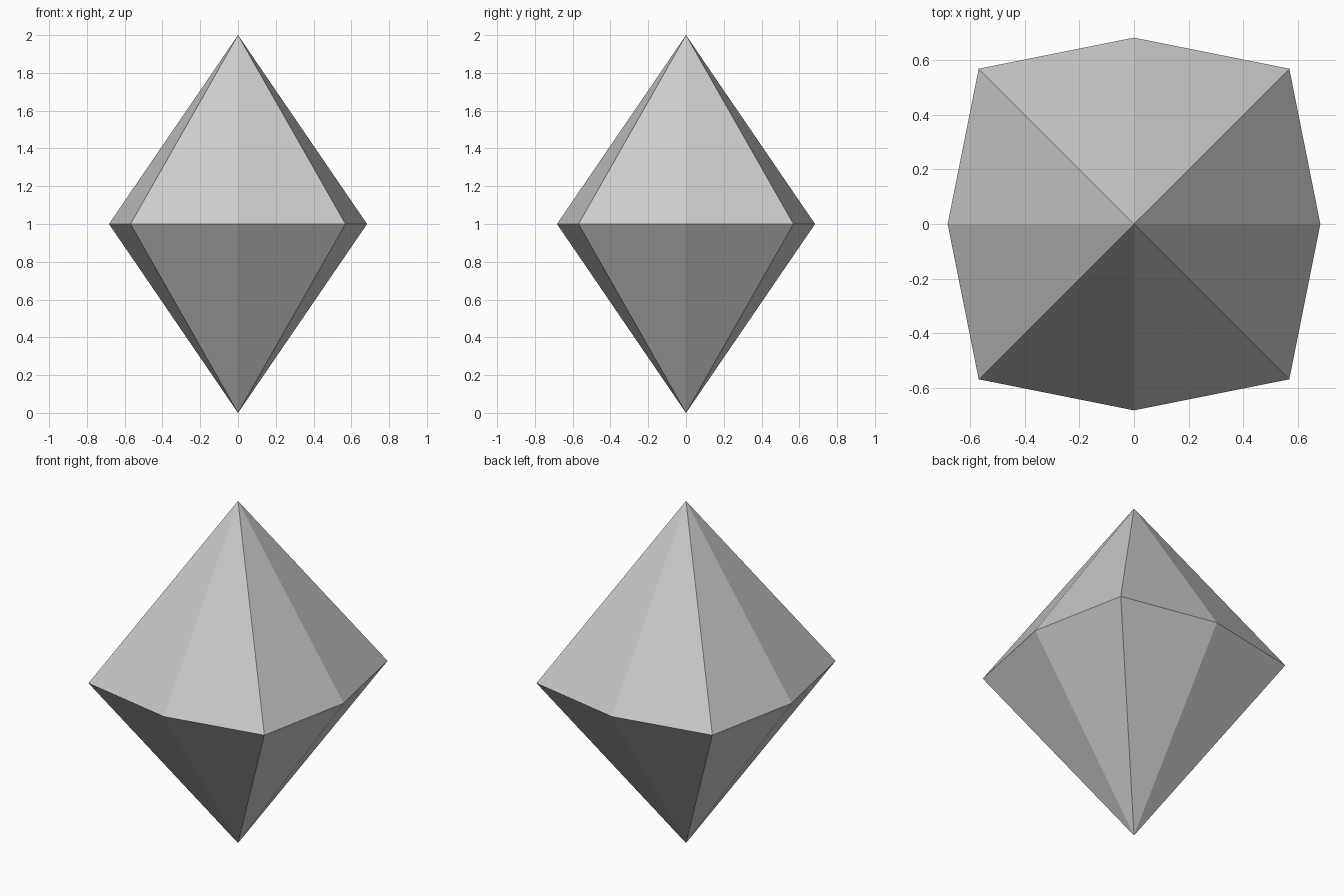
import bpy, bmesh
from math import sin, cos, pi, sqrt

if "Cube" in bpy.data.objects:
    bpy.data.objects.remove(bpy.data.objects["Cube"])

# Eight-sided girdle: mid-side points alternate with square corners
SIDE, CORNER, MID_Z, TOP_Z = 0.683, 0.569 * sqrt(2), 1.0, 2.0

bm = bmesh.new()
ring = []
for i in range(8):
    r = CORNER if i % 2 else SIDE
    ring.append(bm.verts.new((r * cos(i * pi / 4), r * sin(i * pi / 4), MID_Z)))

# Upper and lower points joined to the girdle by triangular facets
top = bm.verts.new((0, 0, TOP_Z))
bottom = bm.verts.new((0, 0, 0))
for i in range(8):
    a, b = ring[i], ring[(i + 1) % 8]
    bm.faces.new((a, b, top))
    bm.faces.new((b, a, bottom))
bmesh.ops.recalc_face_normals(bm, faces=bm.faces)

mesh = bpy.data.meshes.new("crystal")
bm.to_mesh(mesh)
bm.free()
crystal = bpy.data.objects.new("crystal", mesh)
bpy.context.collection.objects.link(crystal)
